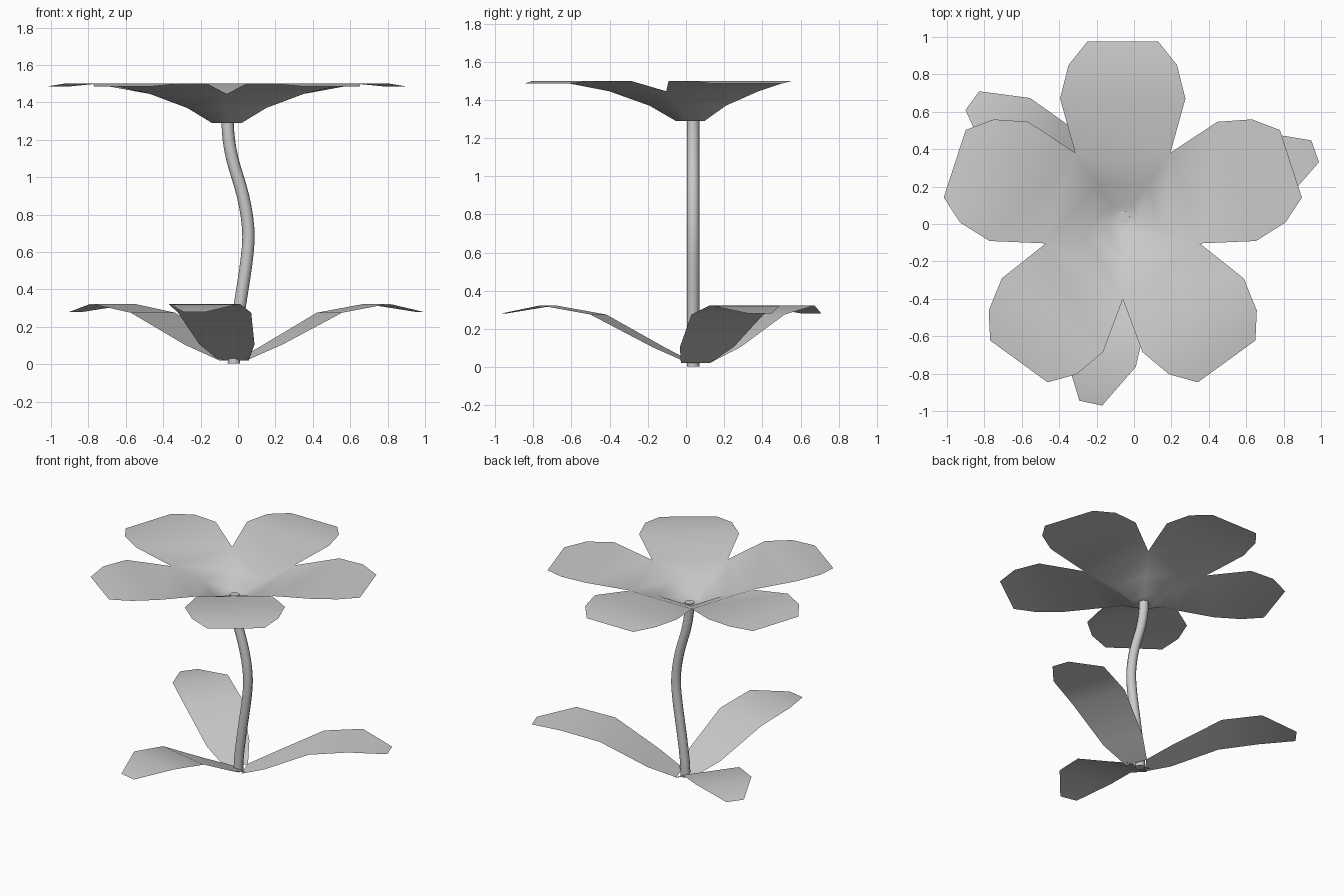
import bpy, bmesh, math
from mathutils import Matrix, Vector

cube = bpy.data.objects.get("Cube")
if cube:
    bpy.data.objects.remove(cube, do_unlink=True)

grey = bpy.data.materials.new("light_grey")
grey.use_nodes = True
colour = (0.6, 0.6, 0.6, 1)
grey.diffuse_color = colour
grey.node_tree.nodes["Principled BSDF"].inputs["Base Color"].default_value = colour


def add_strip(bm, rows, origin, angle):
    """Sheet running outward along angle; rows are (distance, half width, height)."""
    turn = Matrix.Translation(Vector(origin)) @ Matrix.Rotation(angle, 4, 'Z')
    last = None
    for dist, half, height in rows:
        pair = [bm.verts.new(turn @ Vector((dist, s * half, height))) for s in (-1, 1)]
        if last:
            bm.faces.new((last[0], pair[0], pair[1], last[1]))
        last = pair


def finish(name, bm):
    mesh = bpy.data.meshes.new(name)
    bm.to_mesh(mesh)
    bm.free()
    mesh.materials.append(grey)
    mesh.shade_smooth()
    obj = bpy.data.objects.new(name, mesh)
    bpy.context.collection.objects.link(obj)
    return obj


# Blossom: five petals joined into a funnel up to the notches
share = math.tan(math.pi / 5)
petal = [(0.068, 0.068 * share, 1.29), (0.18, 0.18 * share, 1.37),
         (0.35, 0.35 * share, 1.445), (0.64, 0.335, 1.5),
         (0.82, 0.29, 1.5), (0.945, 0.19, 1.485)]
bm = bmesh.new()
for i in range(5):
    add_strip(bm, petal, (-0.06, 0.03, 0), math.pi / 2 + i * math.tau / 5)
bmesh.ops.remove_doubles(bm, verts=bm.verts, dist=0.001)
floor = [e for e in bm.edges if e.is_boundary and all(v.co.z < 1.3 for v in e.verts)]
bmesh.ops.contextual_create(bm, geom=floor)
bmesh.ops.recalc_face_normals(bm, faces=bm.faces)
if sum(f.normal.z for f in bm.faces) < 0:
    bmesh.ops.reverse_faces(bm, faces=bm.faces)
finish("blossom", bm)

# Leaves: three arching blades with drooping tips
leaf = [(0.04, 0.08, 0.02), (0.22, 0.15, 0.105), (0.54, 0.2, 0.275),
        (0.81, 0.195, 0.323), (1.05, 0.062, 0.28)]
for name, degrees, shift in (("left_leaf", 19.7, 0), ("back_right_leaf", 143.5, 0),
                             ("front_leaf", 258, -0.035)):
    bm = bmesh.new()
    a = math.radians(degrees)
    origin = (-0.02 + shift * math.cos(a), 0.035 + shift * math.sin(a), 0)
    add_strip(bm, leaf, origin, a)
    finish(name, bm)

# Stem: a round tube swept along an S curve
path = [(-0.022, 0.003), (0.008, 0.3), (0.056, 0.68), (-0.002, 1.0), (-0.055, 1.295)]
curve = bpy.data.curves.new("stem", 'CURVE')
curve.dimensions = '3D'
curve.bevel_depth = 0.033
curve.bevel_resolution = 2
curve.resolution_u = 6
curve.use_fill_caps = True
curve.materials.append(grey)
spline = curve.splines.new('BEZIER')
spline.bezier_points.add(len(path) - 1)
for point, (x, z) in zip(spline.bezier_points, path):
    point.co = (x, 0.037, z)
    point.handle_left_type = point.handle_right_type = 'ALIGNED'
    lean = 0.0
    if z in (0.3, 1.0):
        lean = 0.14 if z < 0.5 else -0.33
    reach = 0.1
    point.handle_left = (x - lean * reach, 0.037, z - reach)
    point.handle_right = (x + lean * reach, 0.037, z + reach)
stem = bpy.data.objects.new("stem", curve)
bpy.context.collection.objects.link(stem)
